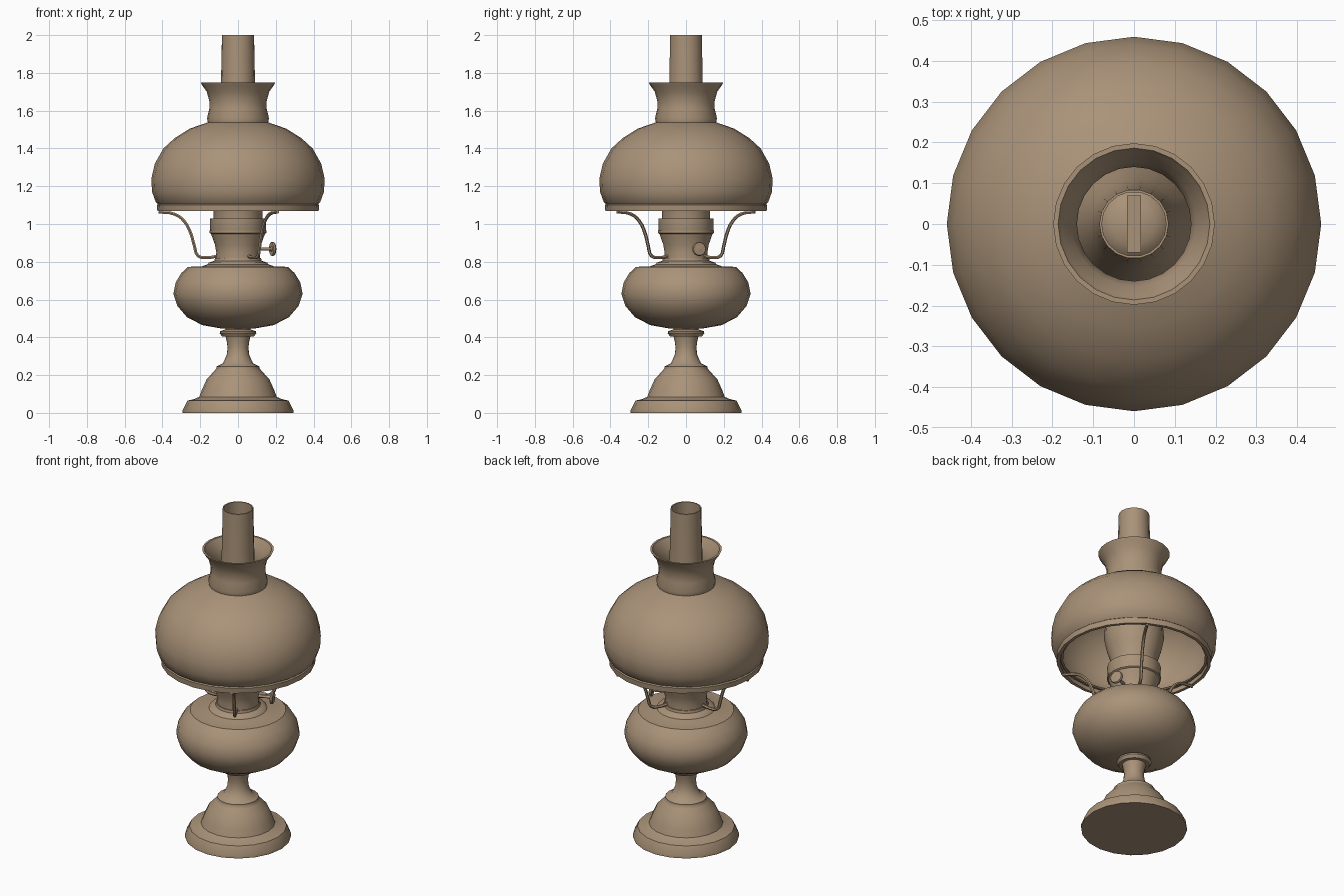
import bpy, bmesh, math
from mathutils import Vector

if "Cube" in bpy.data.objects:
    bpy.data.objects.remove(bpy.data.objects["Cube"])

mat = bpy.data.materials.new("antique tan")
mat.diffuse_color = (0.40, 0.29, 0.19, 1)
mat.use_nodes = True
mat.node_tree.nodes["Principled BSDF"].inputs["Base Color"].default_value = mat.diffuse_color


def finish(ob, angle=40):
    ob.data.materials.append(mat)
    bpy.ops.object.select_all(action='DESELECT')
    ob.select_set(True)
    bpy.context.view_layer.objects.active = ob
    bpy.ops.object.shade_smooth_by_angle(angle=math.radians(angle))
    return ob


def from_bmesh(name, bm):
    bmesh.ops.recalc_face_normals(bm, faces=bm.faces[:])
    me = bpy.data.meshes.new(name)
    bm.to_mesh(me)
    bm.free()
    ob = bpy.data.objects.new(name, me)
    bpy.context.collection.objects.link(ob)
    return ob


def lathe(name, profile, sides=20, wall=0.0):
    """Spin (radius, z) points round z; a wall makes a closed hollow shell."""
    pts = list(profile)
    if wall:
        pts += [(r - wall, z) for r, z in reversed(profile)]
    bm = bmesh.new()
    rings = []
    for r, z in pts:
        if r == 0:
            rings.append([bm.verts.new((0, 0, z))] * sides)
        else:
            rings.append([bm.verts.new((r * math.cos(2 * math.pi * i / sides),
                                        r * math.sin(2 * math.pi * i / sides), z))
                          for i in range(sides)])
    pairs = list(zip(rings, rings[1:]))
    if wall:
        pairs.append((rings[-1], rings[0]))
    for a, b in pairs:
        for i in range(sides):
            j = (i + 1) % sides
            loop = list(dict.fromkeys((a[i], a[j], b[j], b[i])))
            if len(loop) > 2:
                bm.faces.new(loop)
    return finish(from_bmesh(name, bm))


# pedestal foot and stem
lathe("foot", [(0, 0), (.293, 0), (.293, .015), (.268, .065), (.235, .072),
               (.205, .085), (.19, .125), (.165, .18), (.125, .222), (.115, .235),
               (.115, .245), (.08, .262), (.06, .305), (.055, .345), (.06, .38),
               (.067, .41), (0, .41)])
lathe("stem_collar", [(0, .405), (.085, .405), (.097, .422), (.095, .432),
                      (.065, .442), (.065, .46), (0, .46)])

# oil reservoir
lathe("oil_font", [(0, .443), (.09, .447), (.19, .465), (.27, .507), (.32, .565),
                   (.342, .63), (.33, .69), (.30, .74), (.265, .773),
                   (.19, .776), (.165, .785), (0, .785)], 24)
lathe("font_collar", [(0, .78), (.165, .78), (.155, .795), (.125, .805),
                      (.122, .82), (0, .82)])

# burner and gallery
lathe("burner", [(0, .80), (.118, .80), (.115, .85), (.122, .89), (.138, .935),
                 (.147, .96), (.148, 1.03), (.135, 1.03), (.135, .97), (0, .97)], 18)
lathe("burner_band", [(.140, .945), (.150, .953), (.150, .965), (.140, .970)], 18, .008)
lathe("wick_dome", [(.12, .96), (.11, 1.03), (.085, 1.08), (.05, 1.10), (0, 1.105)], 18)
bpy.ops.mesh.primitive_cube_add(size=1, location=(0, 0, 1.09))
wick = bpy.context.object
wick.name = "wick"
wick.scale = (.035, .14, .08)
finish(wick)

# glass chimney, open at the top
lathe("chimney", [(.130, .98), (.130, 1.07), (.150, 1.13), (.166, 1.21), (.160, 1.29),
                  (.135, 1.38), (.108, 1.48), (.095, 1.60), (.090, 1.75),
                  (.085, 2.0)], 18, .006)

# shade: hollow dome with flared neck, resting in a ring
lathe("shade", [(.405, 1.09), (.435, 1.115), (.455, 1.17), (.459, 1.24), (.440, 1.32),
                (.395, 1.40), (.335, 1.455), (.255, 1.505), (.160, 1.538),
                (.164, 1.56), (.152, 1.61), (.152, 1.65), (.165, 1.70),
                (.190, 1.735), (.198, 1.75)], 24, .012)
lathe("shade_ring", [(.427, 1.068), (.430, 1.10), (.420, 1.108)], 24, .018)

# three curved arms holding the ring
path = [(.11, .83), (.165, .822), (.212, .832), (.23, .88), (.25, .95),
        (.285, 1.015), (.335, 1.052), (.42, 1.064)]
for k in range(3):
    a = math.pi + k * 2 * math.pi / 3
    cu = bpy.data.curves.new("arm", 'CURVE')
    cu.dimensions = '3D'
    cu.bevel_depth = .009
    cu.bevel_resolution = 1
    cu.resolution_u = 3
    cu.use_fill_caps = True
    sp = cu.splines.new('BEZIER')
    sp.bezier_points.add(len(path) - 1)
    for p, (r, z) in zip(sp.bezier_points, path):
        p.co = (r * math.cos(a), r * math.sin(a), z)
        p.handle_left_type = p.handle_right_type = 'AUTO'
    ob = bpy.data.objects.new("shade_arm_%d" % (k + 1), cu)
    bpy.context.collection.objects.link(ob)
    bpy.ops.object.select_all(action='DESELECT')
    ob.select_set(True)
    bpy.context.view_layer.objects.active = ob
    bpy.ops.object.convert(target='MESH')
    finish(bpy.context.object)

# wick adjusting knob, lathed upright then turned outward
knob = lathe("wick_knob", [(0, 0), (.008, 0), (.008, .09), (.014, .095), (.036, .094),
                           (.038, .102), (.034, .109), (.012, .108), (0, .112)], 14)
d = Vector((math.cos(.36), math.sin(.36), 0))
knob.rotation_euler = d.to_track_quat('Z', 'Y').to_euler()
knob.location = d * .095 + Vector((0, 0, .868))
